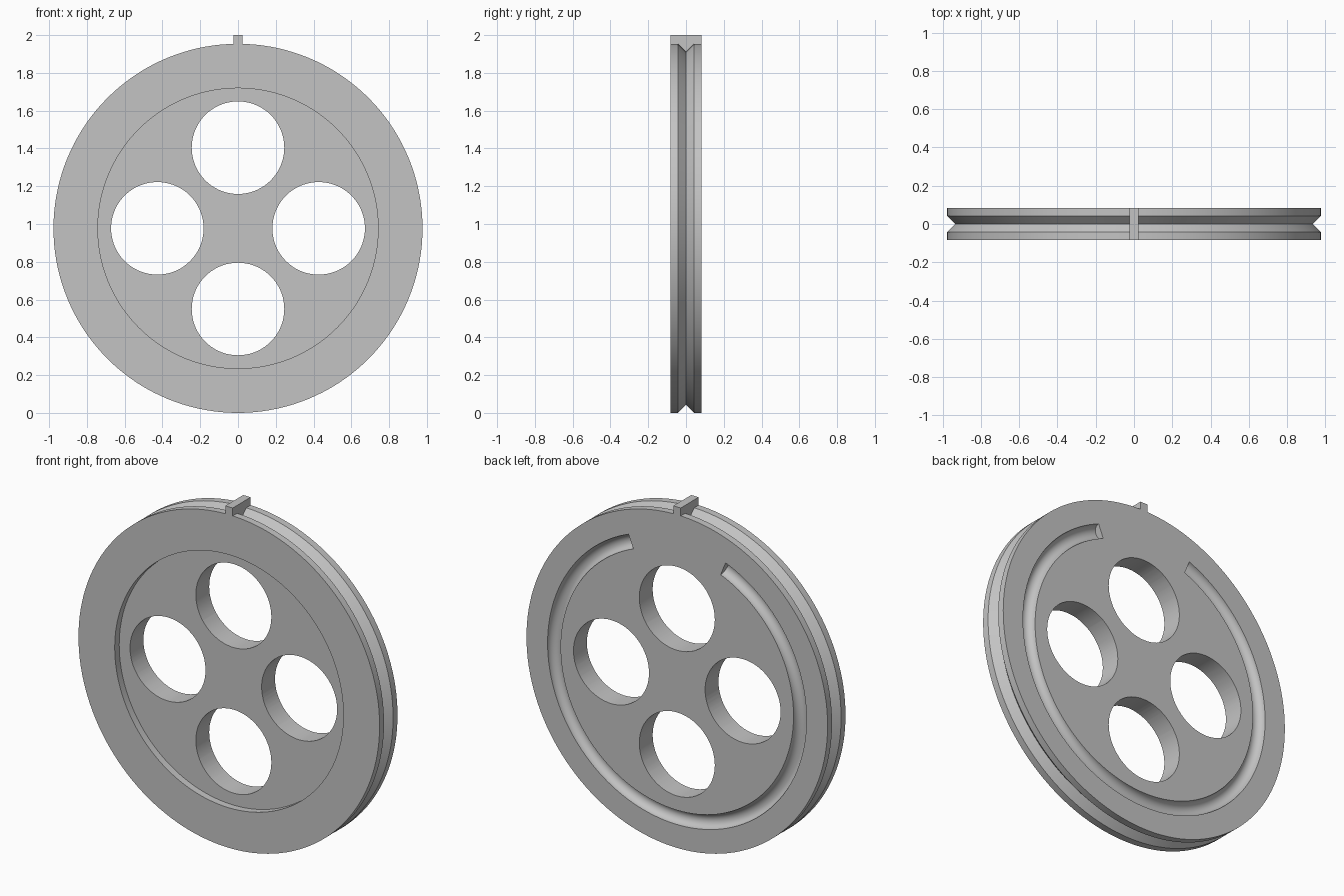
import bpy
import bmesh
from math import sin, cos, radians, tau

cube = bpy.data.objects.get("Cube")
if cube:
    bpy.data.objects.remove(cube)

R, HALF = 0.977, 0.083          # wheel radius (also hub height), half thickness
NOTCH = 0.042                   # depth of rim groove, recess and back channel

grey = bpy.data.materials.new("plain grey")
grey.use_nodes = True
colour = (0.55, 0.55, 0.55, 1)
grey.diffuse_color = colour
grey.node_tree.nodes["Principled BSDF"].inputs["Base Color"].default_value = colour


def make_object(name, bm):
    bmesh.ops.remove_doubles(bm, verts=bm.verts, dist=1e-5)
    bmesh.ops.recalc_face_normals(bm, faces=bm.faces)
    mesh = bpy.data.meshes.new(name)
    bm.to_mesh(mesh)
    bm.free()
    mesh.materials.append(grey)
    obj = bpy.data.objects.new(name, mesh)
    bpy.context.collection.objects.link(obj)
    return obj


def sweep(name, profile, start, end, steps, centre=(0, R), closed_profile=False):
    """Turn (radius, y) points about a y axis; angles run from straight up."""
    bm = bmesh.new()
    full = abs(end - start - tau) < 1e-6
    rings = []
    for i in range(steps if full else steps + 1):
        a = start + (end - start) * i / steps
        rings.append([bm.verts.new((centre[0] + r * sin(a), y, centre[1] + r * cos(a)))
                      for r, y in profile])
    pairs = list(zip(rings, rings[1:]))
    if full:
        pairs.append((rings[-1], rings[0]))
    n = len(profile)
    for p, q in pairs:
        for j in range(n if closed_profile else n - 1):
            k = (j + 1) % n
            bm.faces.new((p[j], p[k], q[k], q[j]))
    if not full:
        bm.faces.new(rings[0])
        bm.faces.new(rings[-1])
    return make_object(name, bm)


def combine(target, tool, operation):
    mod = target.modifiers.new(tool.name, 'BOOLEAN')
    mod.operation = operation
    mod.solver = 'EXACT'
    mod.object = tool
    bpy.context.view_layer.objects.active = target
    bpy.ops.object.modifier_apply(modifier=mod.name)
    bpy.data.objects.remove(tool)


# Wheel disc with a front recess and a V groove around the rim
wheel = sweep("pulley_wheel", [
    (0, NOTCH - HALF), (0.742, NOTCH - HALF), (0.742, -HALF), (R, -HALF),
    (R, -NOTCH), (R - NOTCH, 0), (R, NOTCH), (R, HALF), (0, HALF)], 0, tau, 144)

# Four round through holes
for i in range(4):
    a = tau * i / 4
    hole = sweep("hole_cutter", [(0, -0.2), (0.245, -0.2), (0.245, 0.2), (0, 0.2)],
                 0, tau, 72, (0.427 * sin(a), R + 0.427 * cos(a)))
    combine(wheel, hole, 'DIFFERENCE')

# Round-bottomed channel in the back, open at the top
section = [(0.798 + NOTCH * cos(tau * i / 32), HALF + NOTCH * sin(tau * i / 32))
           for i in range(32)]
channel = sweep("channel_cutter", section, radians(22), radians(338), 126,
                closed_profile=True)
combine(wheel, channel, 'DIFFERENCE')

# Small tab on top that fills the rim groove
bm = bmesh.new()
outline = [(-HALF, 2), (HALF, 2), (HALF, 1.94), (0, 1.88), (-HALF, 1.94)]
face = bm.faces.new([bm.verts.new((-0.024, y, z)) for y, z in outline])
grown = bmesh.ops.extrude_face_region(bm, geom=[face])
bmesh.ops.translate(bm, vec=(0.048, 0, 0),
                    verts=[g for g in grown["geom"] if isinstance(g, bmesh.types.BMVert)])
combine(wheel, make_object("top_tab", bm), 'UNION')

# Smooth the round walls, keep the edges crisp
bpy.ops.object.select_all(action='DESELECT')
wheel.select_set(True)
bpy.context.view_layer.objects.active = wheel
bpy.ops.object.shade_smooth_by_angle(angle=radians(25))
